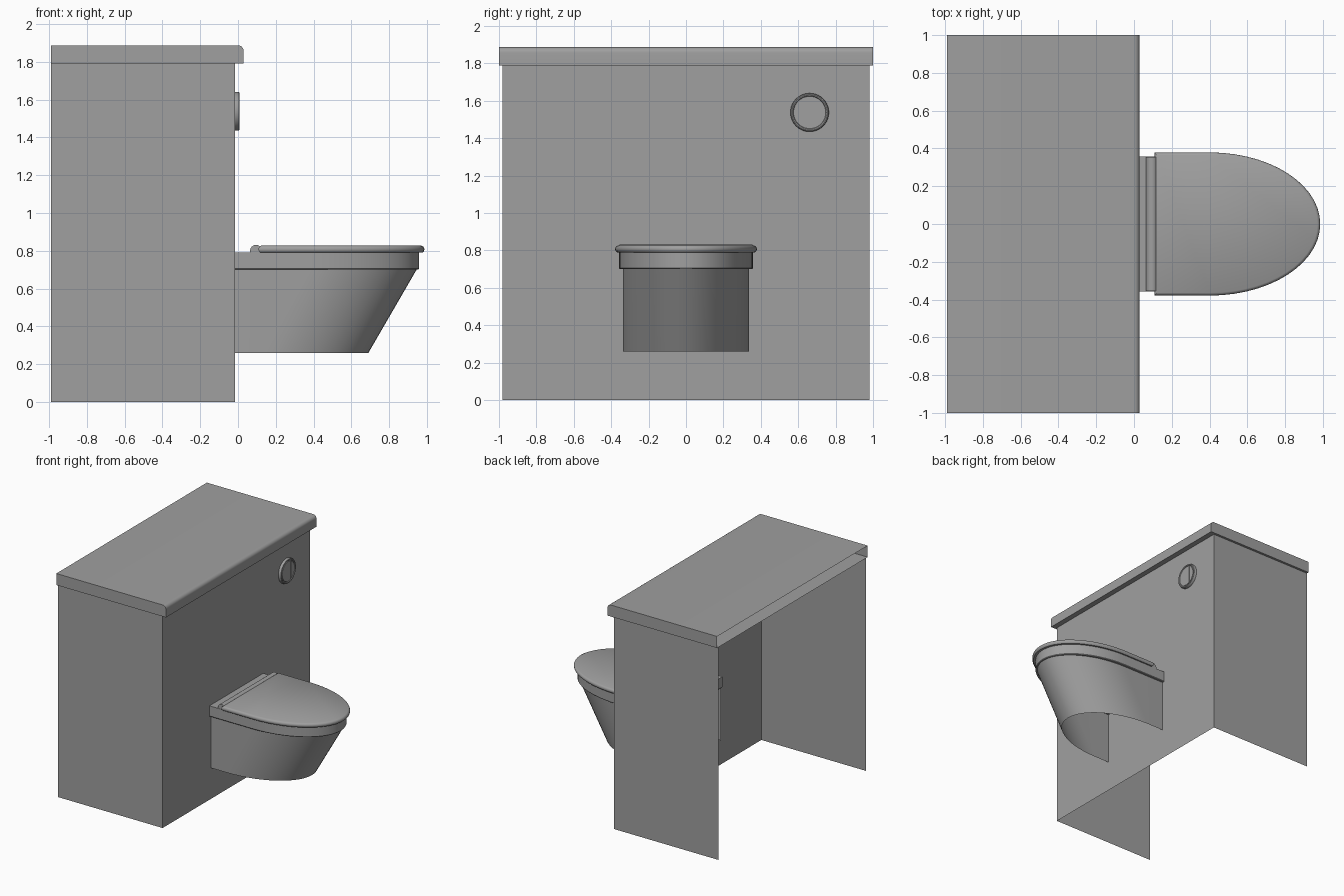
import bpy, bmesh
from math import sin, cos, pi, acos, radians

if "Cube" in bpy.data.objects:
    bpy.data.objects.remove(bpy.data.objects["Cube"], do_unlink=True)

grey = bpy.data.materials.new("plain_grey")
grey.use_nodes = True
grey.diffuse_color = (0.35, 0.35, 0.35, 1)
grey.node_tree.nodes["Principled BSDF"].inputs["Base Color"].default_value = (0.35, 0.35, 0.35, 1)


def skin(name, rings, closed=True, cap_start=False, cap_end=False):
    """Skin a list of matching point rings into one surface."""
    bm = bmesh.new()
    loops = [[bm.verts.new(p) for p in ring] for ring in rings]
    count = len(loops[0])
    for a, b in zip(loops, loops[1:]):
        for i in range(count if closed else count - 1):
            j = (i + 1) % count
            bm.faces.new((a[i], a[j], b[j], b[i]))
    if cap_start:
        bm.faces.new(loops[0])
    if cap_end:
        bm.faces.new(loops[-1])
    bmesh.ops.recalc_face_normals(bm, faces=bm.faces)
    mesh = bpy.data.meshes.new(name)
    bm.to_mesh(mesh)
    bm.free()
    mesh.materials.append(grey)
    obj = bpy.data.objects.new(name, mesh)
    bpy.context.collection.objects.link(obj)
    bpy.ops.object.select_all(action="DESELECT")
    obj.select_set(True)
    bpy.context.view_layer.objects.active = obj
    bpy.ops.object.shade_smooth_by_angle(angle=radians(35))
    return obj


def d_outline(back, bend, tip, half, z, inset=0.0, steps=28):
    """Straight sides from the back to the bend, then a half ellipse."""
    w, length = half - inset, tip - bend - inset
    arc = [(bend + length * cos(a), w * sin(a), z)
           for a in (-pi / 2 + pi * i / steps for i in range(steps + 1))]
    return [(back + inset, -w, z)] + arc + [(back + inset, w, z)]


# Cabinet: three thin panels, open at the back and below
BACK, FACE, TOP = -0.99, -0.015, 1.79
plan = [(BACK, -0.98), (FACE, -0.98), (FACE, 0.98), (BACK, 0.98)]
skin("cabinet_panels", [[(x, y, z) for x, y in plan] for z in (0, TOP)], closed=False)

# Worktop: hollow slab with a rounded upper front edge, open at the back
r = 0.03
nose = [(r * cos(a) + 0.03 - r, r * sin(a) + 1.887 - r)
        for a in (pi / 2 * i / 6 for i in range(7))]
section = [(BACK, TOP), (0.03, TOP)] + nose + [(BACK, 1.887)]
skin("worktop", [[(x, y, z) for x, z in section] for y in (-1, 1)],
     closed=False, cap_start=True, cap_end=True)

# Bowl: shell with a sloping front, running a little way through the panel
skin("bowl", [d_outline(-0.09, 0.13, 0.69, 0.338, 0.26),
              d_outline(-0.09, 0.385, 0.945, 0.338, 0.70)], closed=False)

# Rim around the top of the bowl
skin("bowl_rim", [d_outline(-0.09, 0.39, 0.957, 0.358, z, i)
                  for z, i in ((0.70, 0.004), (0.705, 0), (0.79, 0))],
     cap_start=True, cap_end=True)

# Lid with softly rounded edge
skin("lid", [d_outline(0.108, 0.40, 0.986, 0.379, z, i)
             for z, i in ((0.79, 0.01), (0.797, 0.003), (0.805, 0), (0.814, 0.001),
                          (0.822, 0.006), (0.827, 0.015))],
     cap_start=True, cap_end=True)

# Hinge bar behind the lid
ring = [(0.095 + 0.031 * cos(a), 0.80 + 0.031 * sin(a))
        for a in (2 * pi * i / 24 for i in range(24))]
skin("hinge_bar", [[(x, y, z) for x, z in ring] for y in (-0.355, 0.355)],
     cap_start=True, cap_end=True)

# Flush button: round bezel with two push plates
CY, CZ = 0.661, 1.538


def disc_points(radius, x, start=0, end=2 * pi, steps=40):
    angles = (start + (end - start) * i / steps for i in range(steps))
    return [(x, CY + radius * cos(a), CZ + radius * sin(a)) for a in angles]


skin("button_bezel", [disc_points(rad, x) for rad, x in
                      ((0.103, FACE), (0.103, 0.001), (0.100, 0.006), (0.095, 0.008),
                       (0.089, 0.006), (0.086, 0.0))], cap_end=True)
for name, cut, flip in (("button_small", 0.037, False), ("button_large", 0.031, True)):
    half = acos(cut / 0.082)
    a, b = (half, 2 * pi - half) if flip else (-half, half)
    skin(name, [disc_points(0.082, x, a, b + (b - a) / 39) for x in (0.0, 0.006)],
         cap_start=True, cap_end=True)
